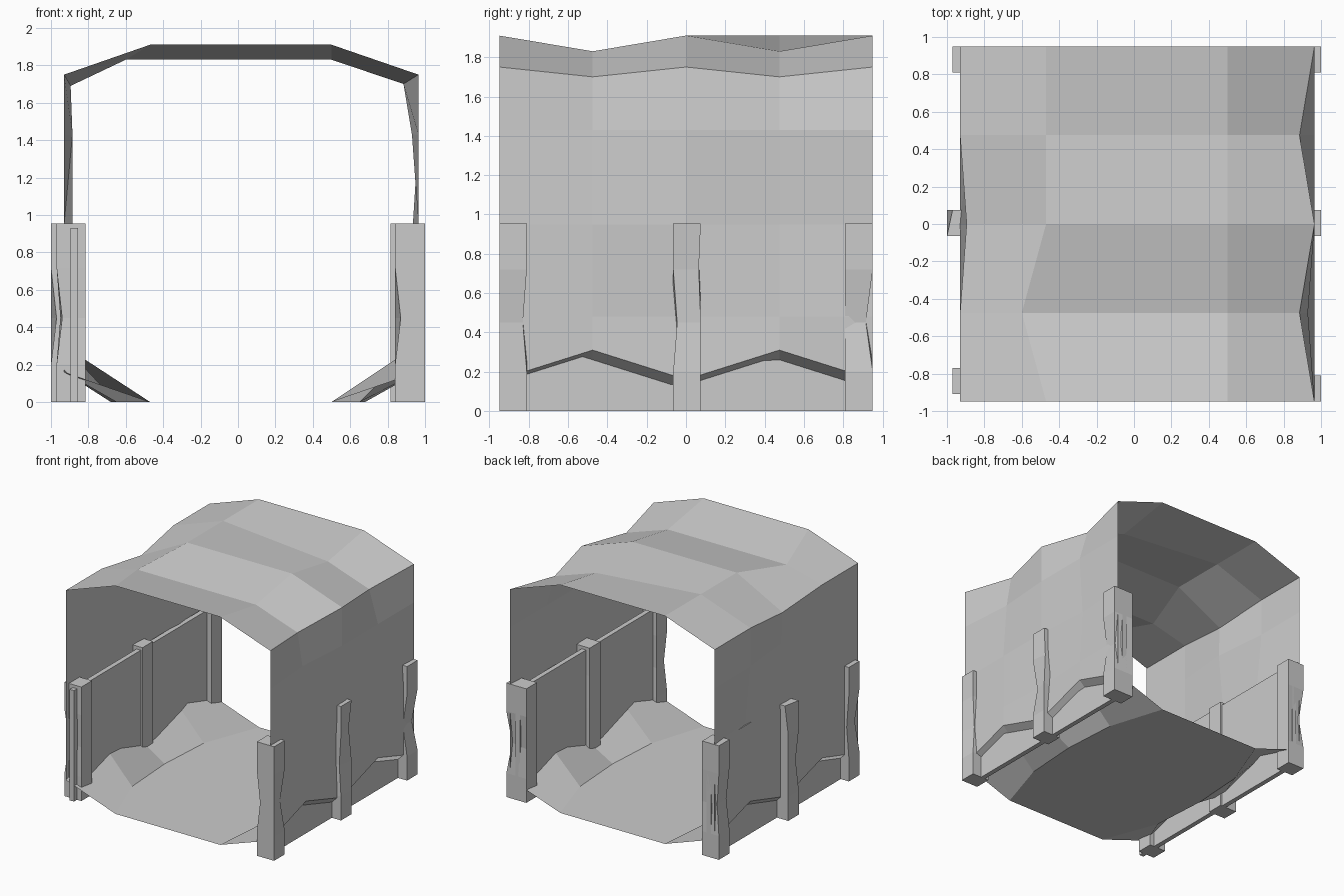
import bpy, bmesh
from mathutils import Vector

if "Cube" in bpy.data.objects:
    bpy.data.objects.remove(bpy.data.objects["Cube"])

YS = [-0.95, -0.475, 0.0, 0.475, 0.95]


def make_object(name, bm):
    bmesh.ops.recalc_face_normals(bm, faces=bm.faces)
    mesh = bpy.data.meshes.new(name)
    bm.to_mesh(mesh)
    bm.free()
    ob = bpy.data.objects.new(name, mesh)
    bpy.context.collection.objects.link(ob)
    return ob


# Tunnel lining: one closed profile lofted along y, with a few displaced points
profile = [(0.5, 0), (0.965, 0.16), (0.965, 0.48), (0.965, 0.95), (0.965, 1.43),
           (0.965, 1.75), (0.5, 1.91), (-0.47, 1.91), (-0.93, 1.75),
           (-0.93, 1.43), (-0.93, 0.95), (-0.93, 0.48), (-0.93, 0.16), (-0.47, 0)]
moved = {  # (ring, profile point): (x, z)
    (1, 0): (0.65, 0), (2, 0): (0.68, 0), (3, 0): (0.65, 0),
    (1, 1): (0.965, 0.31), (3, 1): (0.965, 0.31),
    (1, 13): (-0.65, 0), (2, 13): (-0.68, 0), (3, 13): (-0.65, 0),
    (1, 12): (-0.93, 0.30), (3, 12): (-0.93, 0.30),
    (1, 4): (0.93, 1.43), (3, 3): (0.935, 0.95), (2, 2): (0.94, 0.48),
    (1, 5): (0.885, 1.70), (3, 5): (0.885, 1.70),
    (1, 6): (0.5, 1.83), (3, 6): (0.5, 1.83), (1, 7): (-0.6, 1.83),
    (2, 8): (-0.895, 1.69), (2, 9): (-0.885, 1.43), (3, 10): (-0.885, 0.95),
}
bm = bmesh.new()
rings = []
for i, y in enumerate(YS):
    pts = [moved.get((i, k), p) for k, p in enumerate(profile)]
    rings.append([bm.verts.new((x, y, z)) for x, z in pts])
n = len(profile)
for a, b in zip(rings, rings[1:]):
    for k in range(n):
        m = (k + 1) % n
        bm.faces.new((a[k], a[m], b[m], b[k]))
make_object("tunnel_lining", bm)


# Rough-hewn posts: square columns with a dented middle loop
def post(name, x0, x1, y0, y1, dents):
    bm = bmesh.new()
    loops = []
    for j, z in enumerate((0, 0.2, 0.45, 0.72, 0.955)):
        loop = []
        for k, (x, y) in enumerate([(x0, y0), (x1, y0), (x1, y1), (x0, y1)]):
            dx, dy = dents.get((j, k), (0, 0))
            loop.append(bm.verts.new((x + dx, y + dy, z)))
        loops.append(loop)
    for a, b in zip(loops, loops[1:]):
        for k in range(4):
            m = (k + 1) % 4
            bm.faces.new((a[k], a[m], b[m], b[k]))
    bm.faces.new(loops[0])
    bm.faces.new(loops[-1])
    make_object(name, bm)


post("right_front_post", 0.84, 1.0, -0.95, -0.81, {(2, 0): (0.03, 0), (2, 2): (-0.03, -0.02)})
post("right_middle_post", 0.84, 1.0, -0.065, 0.075, {(2, 1): (-0.03, 0.02), (3, 2): (-0.02, -0.01)})
post("right_back_post", 0.815, 1.0, 0.81, 0.95, {(2, 2): (-0.03, -0.035), (2, 1): (-0.04, 0)})
post("left_front_post", -0.97, -0.815, -0.91, -0.77, {(2, 0): (0.03, 0.02), (2, 3): (0.02, 0)})
post("left_middle_post", -1.0, -0.84, -0.065, 0.075, {(2, 0): (0.03, 0), (4, 3): (0.03, 0)})
post("left_back_post", -0.97, -0.815, 0.81, 0.95, {(2, 3): (0.03, -0.02), (2, 0): (0.03, 0)})

# Plank panels between the posts
for side, x in (("right", 0.895), ("left", -0.875)):
    bm = bmesh.new()
    bmesh.ops.create_cube(bm, size=1)
    bmesh.ops.scale(bm, vec=(0.04, 1.9, 0.93), verts=bm.verts)
    bmesh.ops.translate(bm, vec=Vector((x, 0, 0.465)), verts=bm.verts)
    make_object(side + "_plank_panel", bm)
